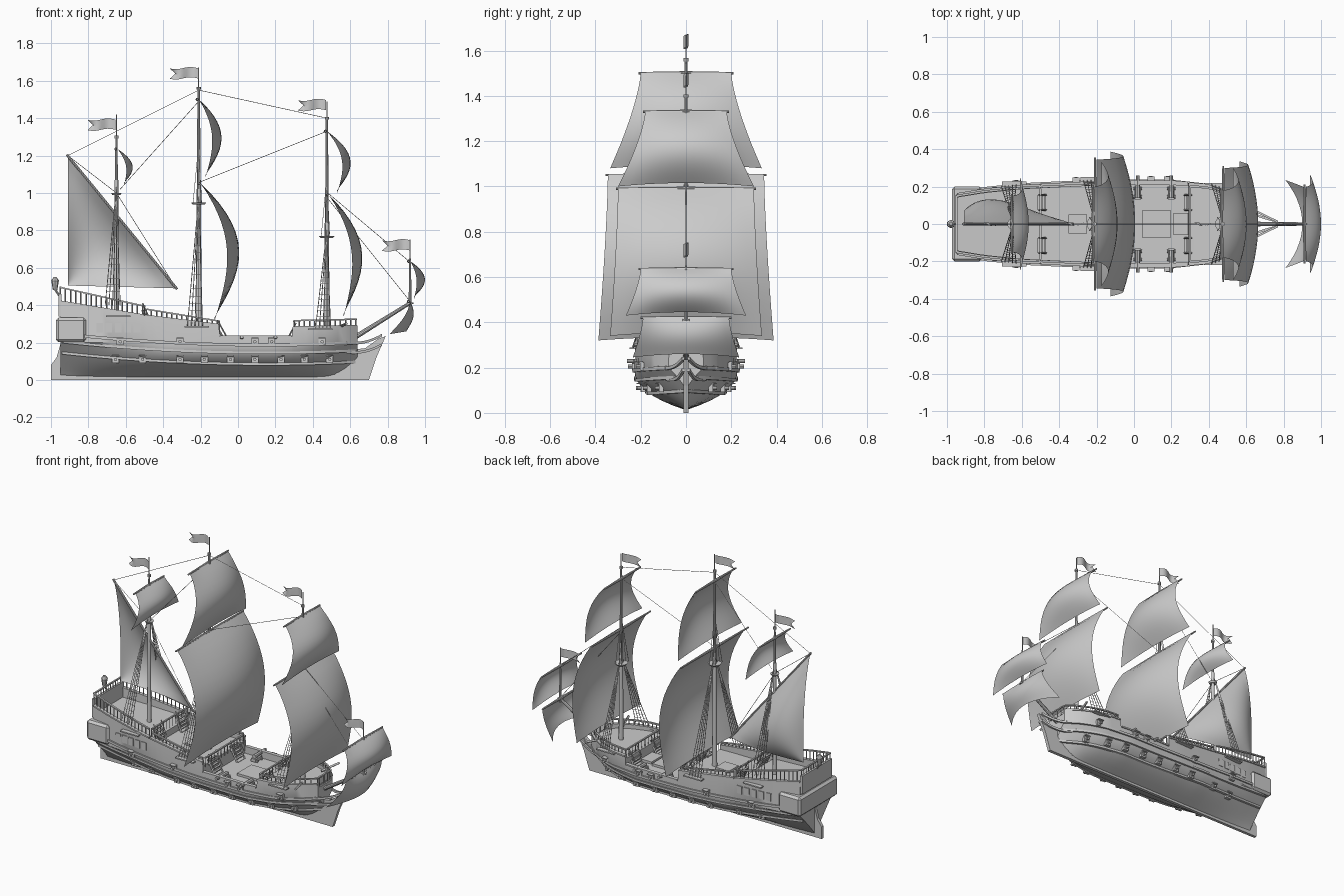
import bpy, bmesh, math
from mathutils import Vector, Matrix

if "Cube" in bpy.data.objects:
    bpy.data.objects.remove(bpy.data.objects["Cube"])

GREY = (0.6, 0.6, 0.6, 1)
mat = bpy.data.materials.new("plain grey")
mat.use_nodes = True
mat.diffuse_color = GREY
mat.node_tree.nodes["Principled BSDF"].inputs["Base Color"].default_value = GREY
SIDES = (1, -1)


def part(name, bm, smooth=True, fix=True):
    if fix:
        bmesh.ops.recalc_face_normals(bm, faces=bm.faces)
    me = bpy.data.meshes.new(name)
    bm.to_mesh(me)
    bm.free()
    ob = bpy.data.objects.new(name, me)
    bpy.context.collection.objects.link(ob)
    me.materials.append(mat)
    if smooth:
        bpy.ops.object.select_all(action='DESELECT')
        ob.select_set(True)
        bpy.context.view_layer.objects.active = ob
        bpy.ops.object.shade_smooth_by_angle(angle=math.radians(35))
    return ob


def tube(bm, p, q, r, r2=None, n=8):
    p, q = Vector(p), Vector(q)
    m = Matrix.Translation((p + q) / 2) @ (q - p).to_track_quat('Z', 'Y').to_matrix().to_4x4()
    bmesh.ops.create_cone(bm, cap_ends=True, segments=n, radius1=r, radius2=r if r2 is None else r2,
                          depth=(q - p).length, matrix=m)


def box(bm, c, size):
    m = Matrix.Translation(c) @ Matrix.Diagonal((*size, 1))
    return bmesh.ops.create_cube(bm, size=1, matrix=m)["verts"]


def grid(bm, nu, nv, f):
    vs = [[bm.verts.new(f(i / nu, j / nv)) for j in range(nv + 1)] for i in range(nu + 1)]
    for i in range(nu):
        for j in range(nv):
            bm.faces.new((vs[i][j], vs[i + 1][j], vs[i + 1][j + 1], vs[i][j + 1]))


def sweep(bm, pts, w, h):
    rings = [[bm.verts.new((x, y + a * w, z + b * h)) for a, b in ((1, 1), (1, -1), (-1, -1), (-1, 1))]
             for x, y, z in pts]
    for a, b in zip(rings, rings[1:]):
        for k in range(4):
            bm.faces.new((a[k], b[k], b[k - 1], a[k - 1]))
    bm.faces.new(rings[0])
    bm.faces.new(rings[-1])


def lerp(a, b, t):
    return a + (b - a) * t


def interp(table, x):
    for (xa, a), (xb, b) in zip(table, table[1:]):
        if x <= xb:
            return lerp(a, b, max(0, (x - xa) / (xb - xa)))
    return table[-1][1]


def span(a, b, n):
    return [lerp(a, b, i / n) for i in range(n + 1)]


# Hull shape: half beam, keel rise and fullness by position along the ship
BEAM = [(-.95, .165), (-.8, .19), (-.6, .21), (-.2, .228), (.2, .228), (.4, .21), (.5, .175), (.58, .13), (.64, .075)]
DECKS = [(-.95, -.5, .42, .345, .36, .32), (-.5, -.1, .345, .295, .28, .27),
         (-.1, .29, .232, .232, .19, .19), (.29, .64, .282, .29, .262, .265)]
WATER = .2


def side(x, z):
    b = interp(BEAM, x)
    if z >= WATER:
        return b * (1 - .2 * (z - WATER))
    w = max(0, (x - .2) / .44) ** 1.5 + .85 * max(0, (-.4 - x) / .55)
    zk = keel(x)
    t = max(0, (z - zk) / (WATER - zk))
    return b * ((1 - w) * (1 - (1 - t) ** 2.5) + w * t ** 1.3)


def keel(x):
    return .012 + .09 * max(0, (x - .45) / .19) ** 2


def rim(x):
    return next(lerp(d[2], d[3], (x - d[0]) / (d[1] - d[0])) for d in DECKS if x <= d[1])


bm = bmesh.new()
rows = []
for x0, x1, t0, t1, d0, d1 in DECKS:
    for k in span(0, 1, 10):
        x = lerp(x0 + .002, x1 - .002, k)
        top, deck = lerp(t0, t1, k), lerp(d0, d1, k)
        half = [(side(x, z), z) for z in span(keel(x), WATER, 9)] + [(side(x, top), top)]
        inner = side(x, top) - .014
        half += [(inner, top), (inner, deck)]
        loop = half + [(-y, z) for y, z in reversed(half[1:])]
        rows.append([bm.verts.new((x, y, z)) for y, z in loop])
n = len(rows[0])
for a, b in zip(rows, rows[1:]):
    for k in range(n):
        bm.faces.new((a[k], b[k], b[(k + 1) % n], a[(k + 1) % n]))
bm.faces.new(rows[0])
bm.faces.new(rows[-1])
part("hull", bm)


# Flat timbers: rudder and stem cut from profiles
def plate(name, pts, half):
    bm = bmesh.new()
    f = bm.faces.new([bm.verts.new((x, -half, z)) for x, z in pts])
    r = bmesh.ops.extrude_face_region(bm, geom=[f])["geom"]
    bmesh.ops.translate(bm, verts=[v for v in r if isinstance(v, bmesh.types.BMVert)], vec=(0, 2 * half, 0))
    part(name, bm, False)


plate("rudder", [(-.92, 0), (-1, 0), (-1, .08), (-.97, .12), (-.95, .19), (-.92, .19)], .01)
plate("stem", [(.5, 0), (.7, 0), (.74, .12), (.79, .235), (.75, .22), (.68, .17), (.6, .16)], .011)
plate("keel", [(-.93, 0), (.52, 0), (.52, .03), (-.93, .06)], .01)

# Wales, rail caps and head rails
bm = bmesh.new()
for s in SIDES:
    for lift, r in ((.012, .008), (-.03, .007), (-.09, .007)):
        pts = []
        for x in span(-.94, .63, 30):
            z = .175 + .05 * (x - .15) ** 2 + lift
            pts.append((x, s * side(x, z), z))
        sweep(bm, pts, .009, r)
    for x0, x1, t0, t1, *_ in DECKS:
        pts = [(x, s * (side(x, rim(x)) - .005), rim(x)) for x in span(x0 + .003, x1 - .003, 8)]
        sweep(bm, pts, .012, .005)
    for z0 in (.2, .15):
        sweep(bm, [(lerp(.58, .77, t), s * lerp(side(.58, z0), .012, t ** .7), z0 + .07 * t * t - .03 * t)
                   for t in span(0, 1, 8)], .006, .007)
part("wales_and_caps", bm)

# Open railings with posts, and cross rails at the deck breaks
bm = bmesh.new()
for s in SIDES:
    for x0, x1, h0, h1, count in ((-.95, -.51, .075, .05, 16), (-.49, -.11, .035, .02, 14), (.3, .63, .035, .035, 12)):
        pts = [(x, s * (side(x, .3) - .012), rim(x) + lerp(h0, h1, k / count))
               for k, x in enumerate(span(x0, x1, count))]
        sweep(bm, pts, .006, .004)
        for x, y, z in pts:
            tube(bm, (x, y, rim(x)), (x, y, z), .004, n=4)
for x, z, w in ((-.5, .395, .19), (-.1, .315, .2), (.3, .315, .2), (-.95, .495, .15), (.63, .325, .07)):
    box(bm, (x, 0, z), (.01, 2 * w, .008))
    for y in span(-w, w, 12):
        tube(bm, (x, y, z - .06), (x, y, z), .003, n=4)
part("railings", bm, False)

# Stern gallery with bevelled edges, tall taffrail and lantern
bm = bmesh.new()
box(bm, (-.893, 0, .268), (.162, .4, .13))
bmesh.ops.bevel(bm, geom=bm.edges[:], offset=.014, segments=1, affect='EDGES')
part("stern_gallery", bm, False)
bm = bmesh.new()
box(bm, (-.953, 0, .4), (.016, .31, .12))
part("taffrail", bm, False)
bm = bmesh.new()
tube(bm, (-.955, 0, .45), (-.978, 0, .485), .006)
tube(bm, (-.978, 0, .48), (-.978, 0, .53), .012, .02)
tube(bm, (-.978, 0, .53), (-.978, 0, .55), .022, .008)
part("stern_lantern", bm)

# Gun ports with short muzzles, and window frames below the poop
bm = bmesh.new()
ports = [(x, .11) for x in (-.655, -.51, -.31, -.18, -.04, .09, .23, .355, .49)]
ports += [(x, .205) for x in (-.63, -.31, .09, .18, .45)]
for s in SIDES:
    for x, z in ports:
        y = s * side(x, z)
        box(bm, (x, y, z), (.038, .02, .036))
        box(bm, (x, y + s * .012, z + .02), (.038, .03, .005))
        tube(bm, (x, y, z), (x, y + s * .028, z), .009)
    for x in span(-.74, -.54, 4):
        box(bm, (x, s * side(x, .28), .28), (.035, .008, .05))
part("gun_ports", bm, False)

# Deck guns on carriages
bm = bmesh.new()
for s in SIDES:
    for x in (.02, .2):
        tube(bm, (x, s * .14, .225), (x, s * .26, .23), .014, .009)
        box(bm, (x, s * .165, .205), (.034, .07, .02))
        for dx in (-.02, .02):
            for y in (.145, .19):
                tube(bm, (x + dx - .003, s * y, .198), (x + dx + .003, s * y, .198), .009)
part("deck_guns", bm, False)

# Stairs, hatches, catheads and chain boards
bm = bmesh.new()
for s in SIDES:
    for x0, x1, z0, z1 in ((-.47, -.51, .28, .37), (-.06, -.11, .19, .28), (.27, .31, .19, .265)):
        for t in span(0, 1, 5):
            box(bm, (lerp(x0, x1, t), s * .115, lerp(z0, z1, t)), (.014, .075, .006))
        for y in (.076, .154):
            tube(bm, (x0, s * y, z0), (x1, s * y, z1), .006, n=4)
            tube(bm, (x0, s * y, z0 + .04), (x1, s * y, z1 + .04), .004, n=4)
    tube(bm, (.54, s * .1, .285), (.58, s * .23, .3), .008, n=4)
    for x, z in ((.44, .272), (-.22, .285), (-.64, .34)):
        box(bm, (x, s * (side(x, z) + .012), z), (.13, .03, .008))
for x, w, y in ((.12, .15, .15), (.26, .1, .12), (-.3, .1, .1)):
    box(bm, (x, 0, .195 if x > 0 else .28), (w, y, .02))
part("deck_fittings", bm, False)

# Masts in tapered stages, tops, shrouds with ratlines
masts, tops, ropes = bmesh.new(), bmesh.new(), bmesh.new()
MASTS = [("mizzen", -.65, .3, 1.0, 1.3, 1.42, .013, .4), ("main", -.21, .18, .95, 1.56, 1.67, .016, .29),
         ("fore", .475, .24, .77, 1.4, 1.49, .015, .28)]
for name, x, z0, zt, z1, zp, r, base in MASTS:
    tube(masts, (x, 0, z0), (x, 0, zt + .07), r, r * .75, 12)
    tube(masts, (x, 0, zt), (x, 0, z1), r * .7, r * .45, 10)
    tube(masts, (x, 0, z1), (x, 0, zp), .003, n=6)
    tube(tops, (x, 0, z1 - .008), (x, 0, z1 + .006), .011)
    wide = .028 if name == "mizzen" else .042
    tube(tops, (x, 0, zt - .012), (x, 0, zt), wide * .75, wide, 12)
    for s in SIDES:
        lines = []
        for k in range(5):
            xb = x + .02 - .02 * k
            lines.append((Vector((xb, s * (side(xb, base) + .012), base)), Vector((x, s * .012, zt + .03))))
            tube(ropes, *lines[-1], .0022, n=4)
        for t in span(.06, .85, 14):
            tube(ropes, lines[0][0].lerp(lines[0][1], t), lines[-1][0].lerp(lines[-1][1], t), .0012, n=3)
        for dx in (-.03, -.01, .015):
            if name != "mizzen":
                tube(ropes, (x + dx, s * .036, zt), (x, 0, zt + .31), .0018, n=4)
tube(masts, (.58, 0, .2), (.925, 0, .415), .014, .009, 10)
tube(masts, (.92, 0, .39), (.92, 0, .65), .008, .005)
tube(masts, (.92, 0, .65), (.92, 0, .75), .003, n=6)
tube(tops, (.92, 0, .405), (.92, 0, .415), .018)
tube(masts, (-.915, 0, 1.205), (-.325, 0, .485), .007)
for a, b in (((-.91, 1.2), (-.21, 1.55)), ((-.21, 1.55), (.475, 1.4)), ((-.63, 1.02), (-.21, 1.49)),
             ((-.2, 1.06), (.475, 1.33)), ((.48, .97), (.92, .42)), ((.48, 1), (.92, .63)),
             ((-.91, 1.2), (-.65, 1)), ((-.65, 1), (-.33, .49))):
    tube(ropes, (a[0], 0, a[1]), (b[0], 0, b[1]), .0015, n=4)
part("masts", masts)
part("mast_tops", tops)
part("rigging", ropes, False)


# Square sails: head (x, z, half width), foot (x, z, half width), belly, edge belly, foot belly
def square_sail(name, head, foot, belly, edge, foot_belly=0):
    def f(u, v):
        a = 2 * u - 1
        c = 1 - a * a
        x = lerp(head[0], foot[0], v) + math.sin(math.pi * v ** .9) * lerp(edge, belly, c) + foot_belly * c * v * v
        return (x, a * lerp(head[2], foot[2], v ** 1.4), lerp(head[1], foot[1], v) + .015 * c * v ** 3)
    bm = bmesh.new()
    grid(bm, 14, 14, f)
    part(name, bm)
    bm = bmesh.new()
    for s in SIDES:
        tube(bm, (head[0] - .008, 0, head[1]), (head[0] - .008, s * (head[2] + .01), head[1]), .009, .005)
    part(name + "_yard", bm)


square_sail("main_course", (-.2, 1.05, .345), (-.125, .32, .387), .17, .105)
square_sail("main_topsail", (-.21, 1.5, .2), (-.175, 1.08, .335), .105, .055)
square_sail("fore_course", (.485, .99, .3), (.565, .34, .335), .14, .085)
square_sail("fore_topsail", (.475, 1.33, .18), (.53, 1, .3), .1, .055)
square_sail("mizzen_topsail", (-.645, 1.235, .15), (-.61, 1.04, .25), .065, .03)
square_sail("sprit_topsail", (.92, .635, .2), (.94, .43, .265), .07, .025)
square_sail("spritsail", (.92, .42, .19), (.81, .245, .235), .05, .02, .09)

# Three-cornered mizzen sail
bm = bmesh.new()
yard_a, yard_b, clew = Vector((-.91, 0, 1.2)), Vector((-.33, 0, .49)), Vector((-.91, .07, .505))
grid(bm, 14, 12, lambda u, v: yard_a.lerp(yard_b, u).lerp(clew, v * .999)
     + Vector((0, .1 * math.sin(math.pi * v ** .8) * math.sin(math.pi * (.1 + .8 * u)), 0)))
part("lateen_sail", bm)

# Swallow-tailed flags
bm = bmesh.new()
for x, z in ((-.215, 1.64), (-.655, 1.365), (.47, 1.47), (.92, .72)):
    grid(bm, 10, 2, lambda u, v: (x - .15 * u + .03 * u ** 4 * (1 - abs(2 * v - 1)),
                                  .012 * math.sin(7 * u), z + (v - .5) * .055 + .006 * math.sin(6 * u)))
part("flags", bm)
